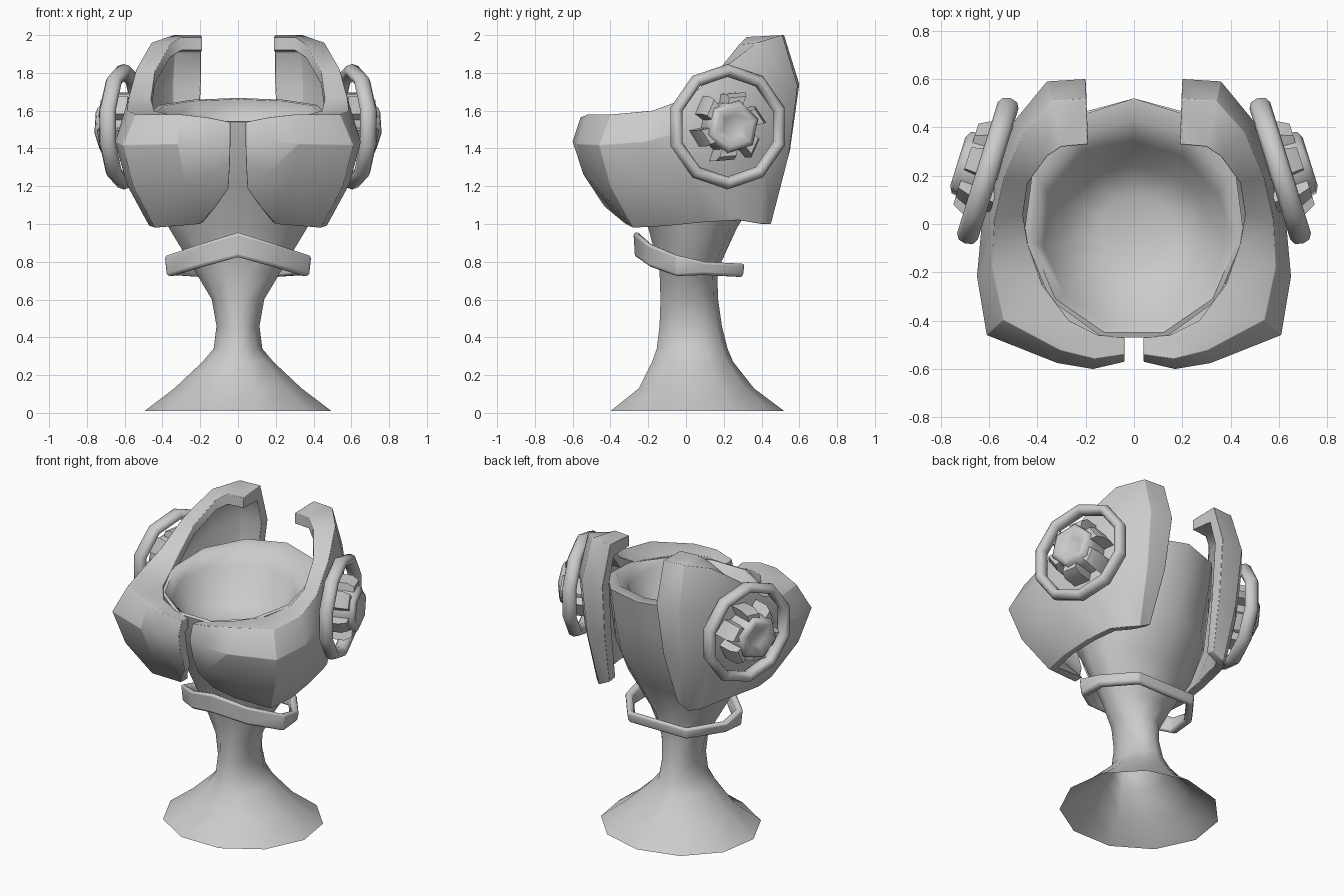
import bpy, bmesh
from math import sin, cos, pi, radians
from mathutils import Vector

if "Cube" in bpy.data.objects:
    bpy.data.objects.remove(bpy.data.objects["Cube"])


def loft(bm, sections, closed=False, cap_start=True):
    """Skin a run of closed sections; open runs get end caps."""
    rows = [[bm.verts.new(p) for p in s] for s in sections]
    n, m = len(rows[0]), len(rows)
    for i in range(m if closed else m - 1):
        a, b = rows[i], rows[(i + 1) % m]
        for j in range(n):
            k = (j + 1) % n
            bm.faces.new((a[j], a[k], b[k], b[j]))
    if not closed:
        if cap_start:
            bm.faces.new(rows[0])
        bm.faces.new(rows[-1])


def finish(name, bm, mirror=False, bevel=0, angle=40):
    bmesh.ops.recalc_face_normals(bm, faces=bm.faces)
    me = bpy.data.meshes.new(name)
    bm.to_mesh(me)
    bm.free()
    ob = bpy.data.objects.new(name, me)
    bpy.context.collection.objects.link(ob)
    if bevel:
        b = ob.modifiers.new("Bevel", 'BEVEL')
        b.width, b.segments, b.limit_method = bevel, 2, 'ANGLE'
        b.angle_limit = radians(40)
    if mirror:
        mm = ob.modifiers.new("Mirror", 'MIRROR')
        mm.use_mirror_merge = False
    bpy.ops.object.select_all(action='DESELECT')
    bpy.context.view_layer.objects.active = ob
    ob.select_set(True)
    bpy.ops.object.shade_smooth_by_angle(angle=radians(angle))
    return ob


# goblet with a hollow foot: half width, front y, back y, z, slope of z along y
PROFILE = [
    (.50, -.40, .52, .01, 0), (.34, -.25, .36, .13, 0),
    (.19, -.18, .25, .27, 0), (.13, -.155, .22, .34, 0),
    (.115, -.14, .19, .46, 0), (.14, -.135, .17, .60, 0),
    (.23, -.14, .165, .75, 0), (.37, -.20, .27, .98, 0),
    (.43, -.34, .41, 1.2, 0), (.455, -.44, .48, 1.45, .05),
    (.46, -.47, .52, 1.60, .13), (.43, -.45, .43, 1.605, .13),
    (.38, -.41, .34, 1.54, .08), (.31, -.32, .24, 1.38, 0),
    (.15, -.16, .12, 1.32, 0)]
N = 11
rings = []
for w, y0, y1, z, s in PROFILE:
    ring = []
    for i in range(N):
        a = 2 * pi * i / N + pi / 2
        y = (y0 + y1) / 2 + (y1 - y0) / 2 * sin(a) / (1 if sin(a) > 0 else cos(pi / N))
        ring.append((w * cos(a), y, z + s * y))
    rings.append(ring)
bm = bmesh.new()
loft(bm, rings, cap_start=False)
finish("goblet", bm, angle=60)

# side shells: widest x y, top z, bottom x y z, inner lip x y
COLUMNS = [
    (.04, -.57, 1.54, .05, -.49, 1.19, .04, -.47),
    (.17, -.60, 1.565, .12, -.43, 1.09, .15, -.46),
    (.32, -.575, 1.58, .20, -.32, 1.00, .27, -.40),
    (.61, -.46, 1.58, .44, -.28, .98, .38, -.25),
    (.65, -.22, 1.60, .47, -.10, .99, .44, -.08),
    (.63, .00, 1.67, .46, .10, 1.01, .46, .04),
    (.58, .20, 1.82, .43, .28, 1.02, .44, .17),
    (.50, .42, 1.96, .38, .40, 1.00, .36, .28),
    (.36, .59, 2.00, .33, .45, 1.00, .30, .32),
    (.20, .60, 2.00, .25, .45, 1.04, .19, .33)]
sections = []
for mx, my, zt, bx, by, zb, lx, ly in COLUMNS:
    M, B, L = Vector((mx, my)), Vector((bx, by)), Vector((lx, ly))
    inward = (L - M).normalized() * .07
    T, low = M.lerp(L, .3), M.lerp(B, .33)
    zm = zb + .73 * (zt - zb)
    zl = (zm + zb) / 2
    sections.append([Vector((p.x, p.y, z)) for p, z in (
        (L, zt - .01), (T, zt), (M, zm), (low, zl), (B, zb),
        (B + inward * .8, zb + .01), (low + inward, zl),
        (M + inward, zm), (T + inward * .5, zt - .09), (L, zt - .08))])
bm = bmesh.new()
loft(bm, sections)
finish("side_shell", bm, mirror=True, bevel=.028, angle=75)

# collar around the stem: x, y, z, height
half = [(0, -.265, .89, .13), (.2, -.19, .833, .12), (.37, -.05, .78, .11),
        (.36, .10, .765, .07), (.21, .295, .755, .07)]
path = half + [(-x, y, z, h) for x, y, z, h in half[:0:-1]]
bm = bmesh.new()
loft(bm, [[(x * 1.02, y * 1.02, z - h / 2), (x * 1.05, y * 1.05, z + h / 2),
           (x * .93, y * .93, z + h / 2), (x * .88, y * .9, z - h / 2)]
          for x, y, z, h in path], closed=True)
finish("stem_collar", bm, bevel=.014, angle=65)

# round side fittings, in a frame tilted towards the back
C = Vector((.605, .22, 1.515))
AX = Vector((.955, .297, 0))
U = Vector((-.297, .955, 0))


def at(r, a, d):
    return C + AX * d + U * (r * cos(a)) + Vector((0, 0, r * sin(a)))


bm = bmesh.new()
loft(bm, [[at(.298 + .034 * cos(t * pi / 4), (i + .5) * pi / 5,
              .045 * sin(t * pi / 4)) for t in range(8)]
          for i in range(10)], closed=True)
finish("side_ring", bm, mirror=True, angle=65)

# hub with a dished face
bm = bmesh.new()
loft(bm, [[at(r, i * pi / 3 + .3, d) for i in range(6)] for r, d in
          ((.15, -.08), (.15, .05), (.14, .115), (.11, .13), (.06, .10))])
finish("side_hub", bm, mirror=True, angle=65)

# swept blades around the hub
bm = bmesh.new()
for i in range(6):
    a = i * pi / 3
    loft(bm, [[at(r * k, a + da, d) for r, da in
               ((.10, 0), (.2, .1), (.175, .65), (.11, .85))]
              for k, d in ((1, -.06), (1, .05), (.88, .095))])
finish("hub_blades", bm, mirror=True)
